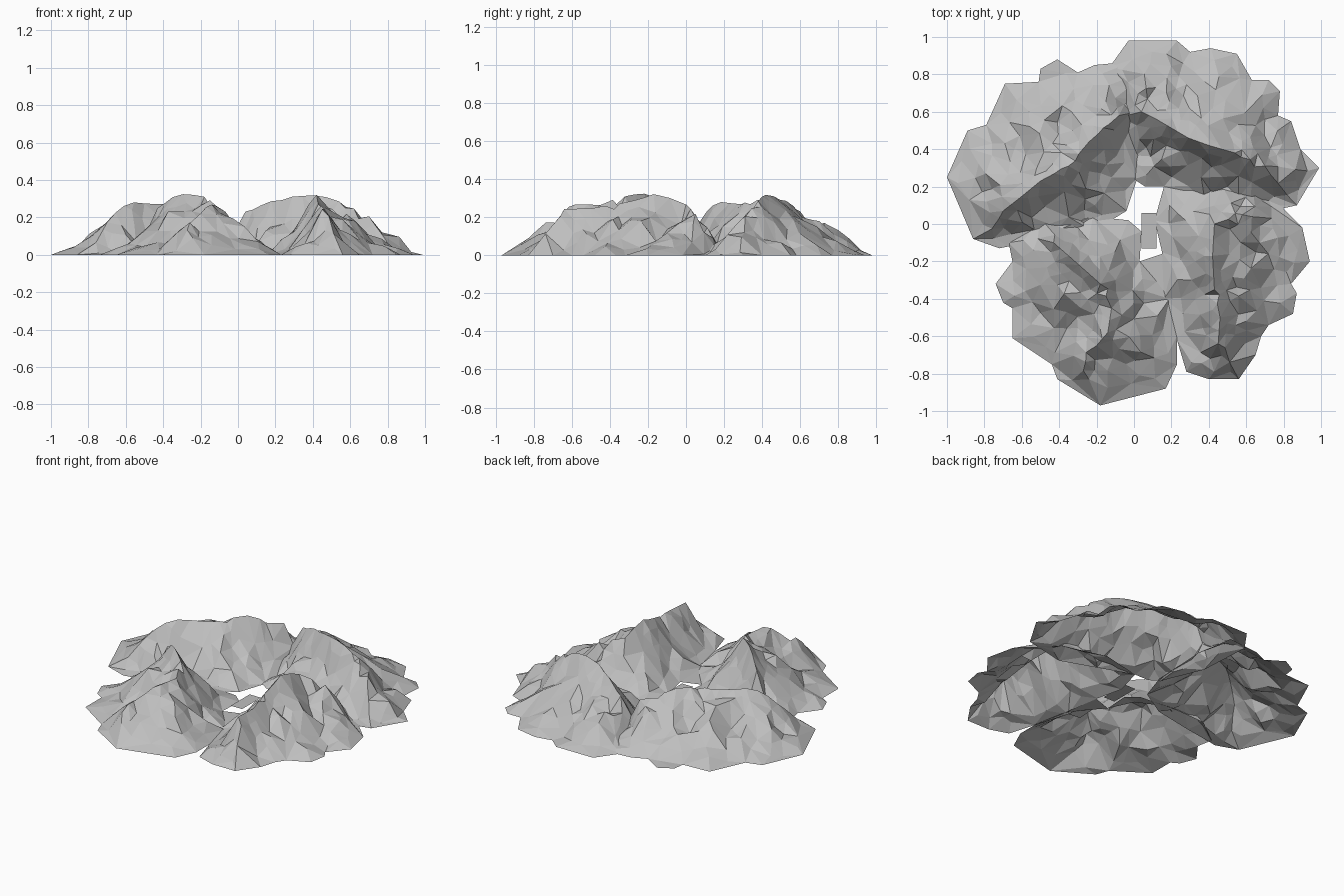
import bpy, bmesh, random
from mathutils import Vector, noise, geometry

random.seed(7)
cube = bpy.data.objects.get("Cube")
if cube:
    bpy.data.objects.remove(cube)

# Single rock colour
rock = bpy.data.materials.new("grey_rock")
rock.use_nodes = True
GREY = (0.52, 0.52, 0.52, 1)
rock.diffuse_color = GREY
rock.node_tree.nodes["Principled BSDF"].inputs["Base Color"].default_value = GREY


def nearest(p, path, closed):
    """Closest distance to a 2D path, with segment index, fraction and point."""
    best = None
    count = len(path) if closed else len(path) - 1
    for i in range(count):
        a, b = path[i], path[(i + 1) % len(path)]
        q, t = geometry.intersect_point_line(p, a, b)
        t = min(max(t, 0), 1)
        q = a.lerp(b, t).to_2d()
        d = (p - q).length
        if best is None or d < best[0]:
            best = (d, i, t, q)
    return best


def add_object(name, bm):
    mesh = bpy.data.meshes.new(name)
    bm.to_mesh(mesh)
    bm.free()
    mesh.materials.append(rock)
    obj = bpy.data.objects.new(name, mesh)
    bpy.context.collection.objects.link(obj)


def mountain(name, outline, ridge):
    """Open faceted shell rising from an outline to a crest (hundredths)."""
    edge = [Vector(p) / 100 for p in outline]
    crest = [Vector(p[:2]) / 100 for p in ridge]
    tops = [p[2] / 100 for p in ridge]

    def height(p):
        d_edge = nearest(p, edge, True)[0]
        d_crest, i, t, q = nearest(p, crest, False)
        u = d_edge / (d_edge + d_crest + 1e-6)
        top = tops[i] * (1 - t) + tops[i + 1] * t
        power = 1.55 if p.length < q.length else 1.2
        spur = noise.noise(Vector((p.x * 9, p.y * 9, 3)))
        return max(0, top * u ** power + 0.36 * spur * u * (1 - u))

    # Scatter points over the slope, denser and more jagged by the crest
    points = list(edge)
    for a, b in zip(crest, crest[1:]):
        steps = max(2, int((b - a).length / 0.06))
        for k in range(steps):
            points.append(a.lerp(b, k / steps))
    points.append(crest[-1])
    tries = 0
    while tries < 2600:
        tries += 1
        p = Vector((random.uniform(-1, 1), random.uniform(-1, 1)))
        d_edge = nearest(p, edge, True)[0]
        d_crest = nearest(p, crest, False)[0]
        gap = 0.035 + 0.09 * min(d_crest, 0.3)
        if d_edge > 0.035 and all((p - q).length > gap for q in points):
            points.append(p)

    # Triangulate inside the outline and lift every point
    loop = list(range(len(edge)))
    verts, _, faces, *_ = geometry.delaunay_2d_cdt(points, [], [loop], 1, 1e-5)
    bm = bmesh.new()
    lifted = []
    for v in verts:
        z = height(v)
        if z > 0.12:
            z += random.uniform(-0.014, 0.006)
        lifted.append(bm.verts.new((v.x, v.y, z)))
    for f in faces:
        bm.faces.new([lifted[i] for i in f])
    bmesh.ops.delete(bm, geom=[v for v in bm.verts if not v.link_faces],
                     context='VERTS')
    bmesh.ops.recalc_face_normals(bm, faces=bm.faces)
    if sum(f.normal.z for f in bm.faces) < 0:
        bmesh.ops.reverse_faces(bm, faces=bm.faces)
    add_object(name, bm)


# Back-right range, on the model's left
mountain("back_left_range",
         [(-100, 25), (-89, 50), (-79, 53), (-69, 75), (-51, 76), (-50, 83),
          (-41, 88), (-30, 81), (-21, 85), (0, 87), (4, 62), (2, 25), (-4, 7),
          (-22, -4), (-48, -9), (-67, -12), (-72, -13), (-86, -8)],
         [(-70, 7, 18), (-61, 14, 27), (-50, 23, 28), (-35, 31, 29),
          (-24, 44, 29), (-8, 58, 23)])

mountain("back_right_range",
         [(-13, 84), (-3, 98), (23, 98), (30, 92), (41, 94), (55, 91), (63, 77),
          (72, 77), (78, 71), (77, 58), (84, 55), (89, 40), (99, 30), (87, 10),
          (60, 4), (38, 12), (16, 20), (6, 20), (0, 24), (-11, 50)],
         [(4, 60, 23), (12, 56, 27), (29, 46, 32), (40, 42, 33),
          (54, 38, 28), (70, 31, 21)])

mountain("front_right_range",
         [(94, -20), (84, -32), (87, -37), (85, -48), (72, -54), (68, -60),
          (65, -70), (56, -83), (40, -83), (28, -79), (23, -62), (16, -40),
          (15, -15), (11, 2), (16, 20), (42, 26), (70, 18), (90, -2)],
         [(58, 5, 22), (43, 0, 27), (42, -17, 33), (43, -35, 27),
          (46, -50, 26), (45, -64, 24)])

mountain("front_left_range",
         [(23, -75), (17, -88), (-18, -97), (-41, -83), (-44, -75), (-65, -61),
          (-65, -45), (-70, -42), (-74, -32), (-65, -20), (-67, -10), (-50, 3),
          (-22, 4), (-3, 2), (4, -4), (3, -20), (15, -16), (19, -40), (23, -60)],
         [(-43, -10, 25), (-35, -17, 32), (-18, -32, 32), (-12, -45, 27),
          (-14, -58, 28), (-20, -65, 23)])

# Flat slab in the central opening
slab = bmesh.new()
bmesh.ops.create_grid(slab, x_segments=1, y_segments=1, size=0.5)
bmesh.ops.scale(slab, vec=(0.08, 0.19, 1), verts=slab.verts)
bmesh.ops.translate(slab, vec=(0.08, -0.035, 0.01), verts=slab.verts)
add_object("centre_slab", slab)
